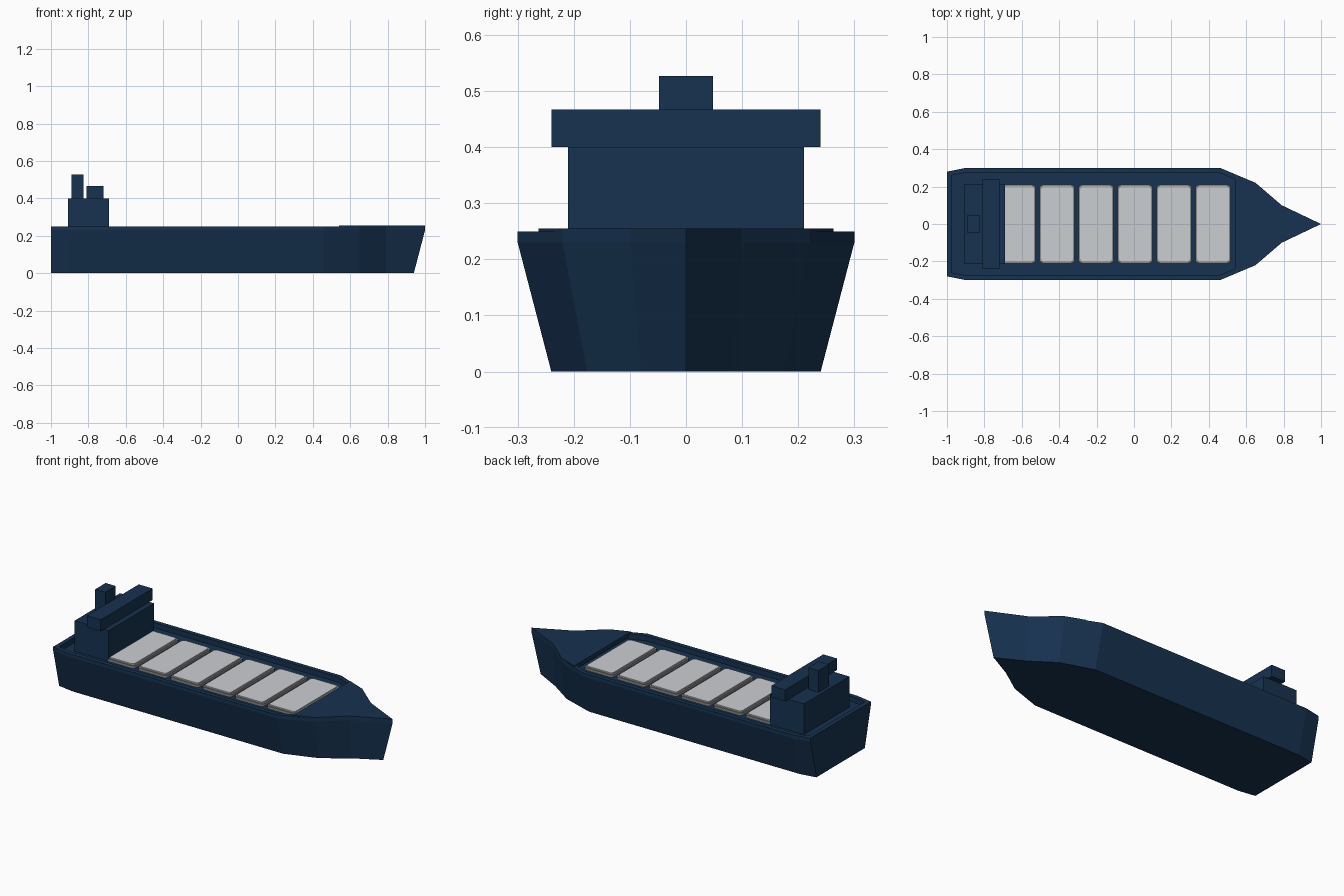
import bpy, bmesh

if "Cube" in bpy.data.objects:
    bpy.data.objects.remove(bpy.data.objects["Cube"])

def material(name, rgb):
    m = bpy.data.materials.new(name)
    m.diffuse_color = (*rgb, 1)
    m.use_nodes = True
    m.node_tree.nodes["Principled BSDF"].inputs["Base Color"].default_value = m.diffuse_color
    return m

NAVY = material("navy", (0.008, 0.032, 0.08))
GREY = material("coaming_grey", (0.25, 0.25, 0.25))
LIGHT = material("hatch_grey", (0.6, 0.62, 0.65))
DECK = 0.22

def finish(name, bm, mat):
    bmesh.ops.recalc_face_normals(bm, faces=bm.faces)
    me = bpy.data.meshes.new(name)
    bm.to_mesh(me)
    bm.free()
    ob = bpy.data.objects.new(name, me)
    bpy.context.collection.objects.link(ob)
    me.materials.append(mat)
    return ob

def loft(name, rings, mat):
    """Skin stacked closed outlines and cap both ends."""
    bm = bmesh.new()
    vs = [[bm.verts.new(p) for p in r] for r in rings]
    n = len(vs[0])
    for a, b in zip(vs, vs[1:]):
        for i in range(n):
            j = (i + 1) % n
            bm.faces.new((a[i], a[j], b[j], b[i]))
    bm.faces.new(vs[0])
    bm.faces.new(vs[-1])
    return finish(name, bm, mat)

def box(name, x0, x1, half_y, z0, z1, mat, corner=0):
    bm = bmesh.new()
    bmesh.ops.create_cube(bm, size=1)
    for v in bm.verts:
        v.co = ((x0 + x1) / 2 + v.co.x * (x1 - x0), v.co.y * 2 * half_y,
                (z0 + z1) / 2 + v.co.z * (z1 - z0))
    if corner:
        up = [e for e in bm.edges if abs(e.verts[0].co.z - e.verts[1].co.z) > 1e-5]
        bmesh.ops.bevel(bm, geom=up, offset=corner, segments=4, profile=0.5, affect='EDGES')
    return finish(name, bm, mat)

def outline(half, z, sy=1):
    """Mirror a half outline (stern to bow tip) about the centreline."""
    pts = [(x, y * sy, z) for x, y in half]
    return pts + [(x, -y, z) for x, y, z in reversed(pts) if y > 0]

# Hull with a sunken deck inside a low bulwark
side = [(-1, .28), (-.9, .3), (.46, .3), (.65, .22), (.79, .10), (1, 0)]
keel = side[:-1] + [(.94, 0)]
inner = [(-.975, .26), (-.895, .275), (.455, .275), (.63, .2), (.77, .085), (.92, 0)]
loft("hull", [outline(keel, 0, .8), outline(side, .23), outline(side, .25),
              outline(inner, .25), outline(inner, DECK)], NAVY)

# Raised foredeck
fore = [(.54, .263)] + side[3:]
loft("foredeck", [outline(fore, DECK + .01), outline(fore, .255)], NAVY)

# Deckhouse, bridge and funnel
box("deckhouse", -.91, -.69, .21, DECK - .01, .40, NAVY)
box("bridge", -.81, -.72, .24, .40, .467, NAVY)
box("funnel", -.89, -.825, .048, .40, .527, NAVY)

# Cargo hatches
for i in range(6):
    c = -.62 + i * .2085
    box(f"hatch_coaming_{i + 1}", c - .094, c + .094, .21, DECK - .005, .235, GREY, .02)
    box(f"hatch_cover_{i + 1}", c - .085, c + .085, .201, .23, .242, LIGHT, .016)
